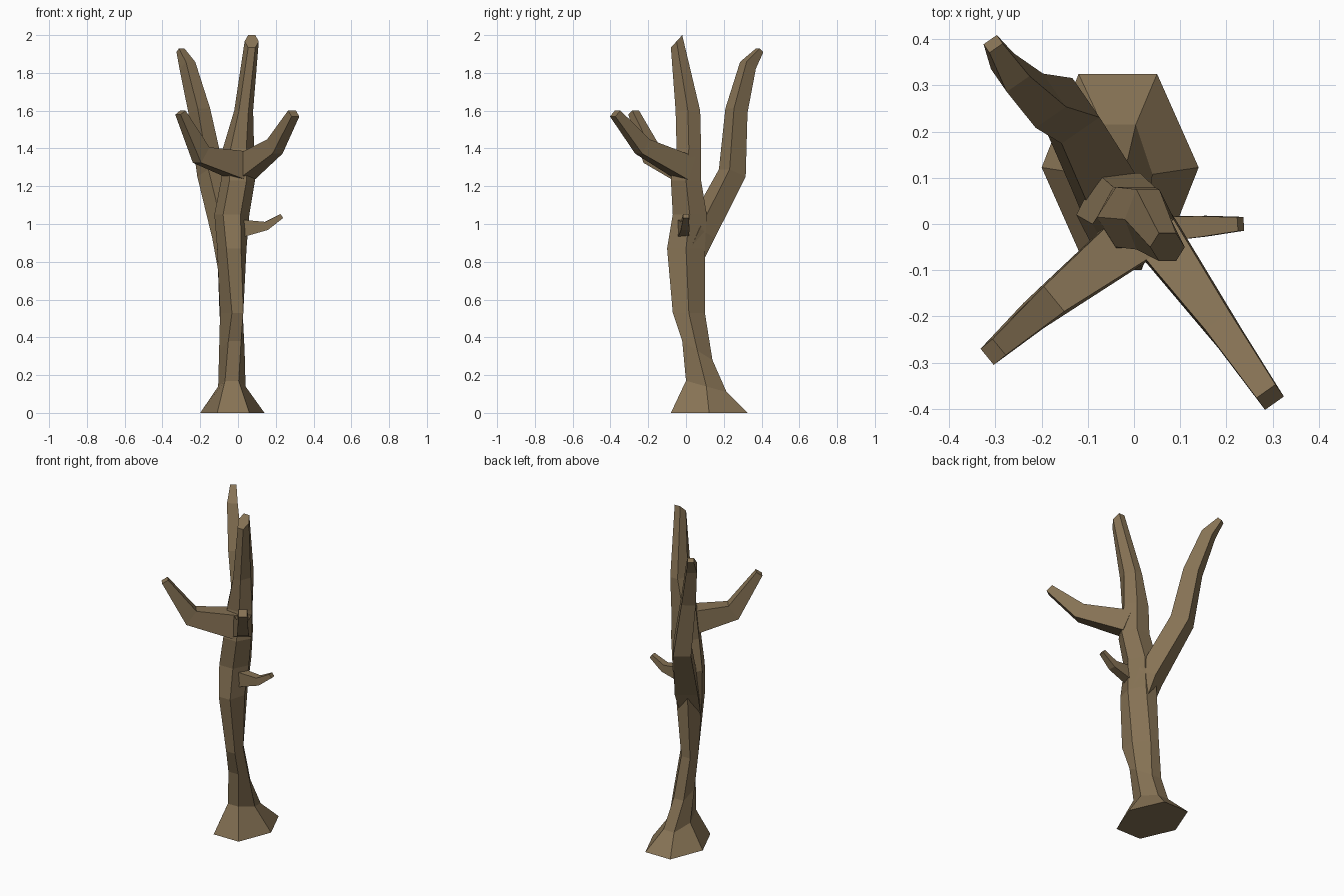
import bpy, bmesh, math
from mathutils import Vector

cube = bpy.data.objects.get("Cube")
if cube:
    bpy.data.objects.remove(cube)

bark = bpy.data.materials.new("brown bark")
bark.use_nodes = True
colour = (0.24, 0.17, 0.09, 1)
bark.diffuse_color = colour
bark.node_tree.nodes["Principled BSDF"].inputs["Base Color"].default_value = colour


def loft(name, rings):
    """Skin a list of point rings into one closed, flat-shaded object."""
    bm = bmesh.new()
    loops = [[bm.verts.new(p) for p in ring] for ring in rings]
    for low, high in zip(loops, loops[1:]):
        for i in range(len(low)):
            j = (i + 1) % len(low)
            bm.faces.new((low[i], low[j], high[j], high[i]))
    bm.faces.new(loops[0])
    bm.faces.new(loops[-1])
    bmesh.ops.recalc_face_normals(bm, faces=bm.faces)
    mesh = bpy.data.meshes.new(name)
    bm.to_mesh(mesh)
    bm.free()
    mesh.materials.append(bark)
    obj = bpy.data.objects.new(name, mesh)
    bpy.context.collection.objects.link(obj)
    return obj


def hexagon(left, right, front, back, z, rise=0, skew=0):
    """Six-sided trunk section; rise lifts the back edge, skew slides it in x."""
    points = []
    for i in range(6):
        a = math.radians(60 * i)
        s = math.sin(a) / math.sin(math.radians(60))
        points.append(Vector((
            (left + right) / 2 + math.cos(a) * (right - left) / 2 + s * skew,
            (front + back) / 2 + s * (back - front) / 2,
            z + s * rise / 2)))
    return points


def branch(name, path):
    """Four-sided limb along a path of (x, y, z, width, thickness)."""
    centres = [Vector(p[:3]) for p in path]
    heading = centres[-1] - centres[0]
    side = Vector((-heading.y, heading.x, 0)).normalized()
    rings = []
    for i, (x, y, z, w, h) in enumerate(path):
        before = centres[max(i - 1, 0)]
        after = centres[min(i + 1, len(path) - 1)]
        out = 0 * side
        if i > 0:
            out += (centres[i] - before).normalized()
        if i < len(path) - 1:
            out += (after - centres[i]).normalized()
        up = out.cross(side).normalized()
        rings.append([centres[i] + side * (a * w / 2) + up * (b * h / 2)
                      for a, b in ((-1, -1), (1, -1), (1, 1), (-1, 1))])
    return loft(name, rings)


# Flared base, leaning trunk and its tall leader
loft("trunk", [hexagon(*section) for section in (
    (-0.20, 0.14, -0.08, 0.325, 0, 0, -0.005),
    (-0.105, 0.04, 0, 0.215, 0.14, -0.06),
    (-0.10, 0.035, -0.02, 0.14, 0.33, -0.1, -0.015),
    (-0.095, 0.025, -0.07, 0.10, 0.53, 0, -0.033),
    (-0.11, 0.045, -0.10, 0.10, 0.87, 0, -0.01),
    (-0.125, 0.06, -0.07, 0.11, 1.05),
    (-0.09, 0.09, -0.08, 0.08, 1.23),
    (-0.08, 0.085, -0.05, 0.08, 1.40),
    (-0.02, 0.08, -0.055, 0.075, 1.60),
    (0.035, 0.11, -0.08, -0.02, 1.967, 0.066),
)])

# Large limb rising at the back, rooted inside the trunk
branch("back_branch", [
    (-0.035, 0, 0.78, 0.11, 0.10),
    (-0.055, 0.075, 0.95, 0.13, 0.11),
    (-0.145, 0.245, 1.27, 0.10, 0.11),
    (-0.205, 0.267, 1.60, 0.08, 0.09),
    (-0.268, 0.328, 1.84, 0.06, 0.07),
    (-0.305, 0.39, 1.92, 0.035, 0.03),
])

# Two limbs forking at the front
branch("left_branch", [
    (0.03, 0, 1.295, 0.11, 0.13),
    (0.195, -0.23, 1.41, 0.065, 0.09),
    (0.295, -0.375, 1.585, 0.05, 0.045),
])
branch("right_branch", [
    (0.01, -0.02, 1.31, 0.12, 0.15),
    (-0.195, -0.18, 1.365, 0.07, 0.10),
    (-0.305, -0.277, 1.59, 0.045, 0.04),
])

# Short broken twig on the left side
branch("twig", [
    (0, -0.015, 0.975, 0.06, 0.10),
    (0.15, -0.005, 0.99, 0.045, 0.045),
    (0.231, 0, 1.042, 0.03, 0.025),
])
